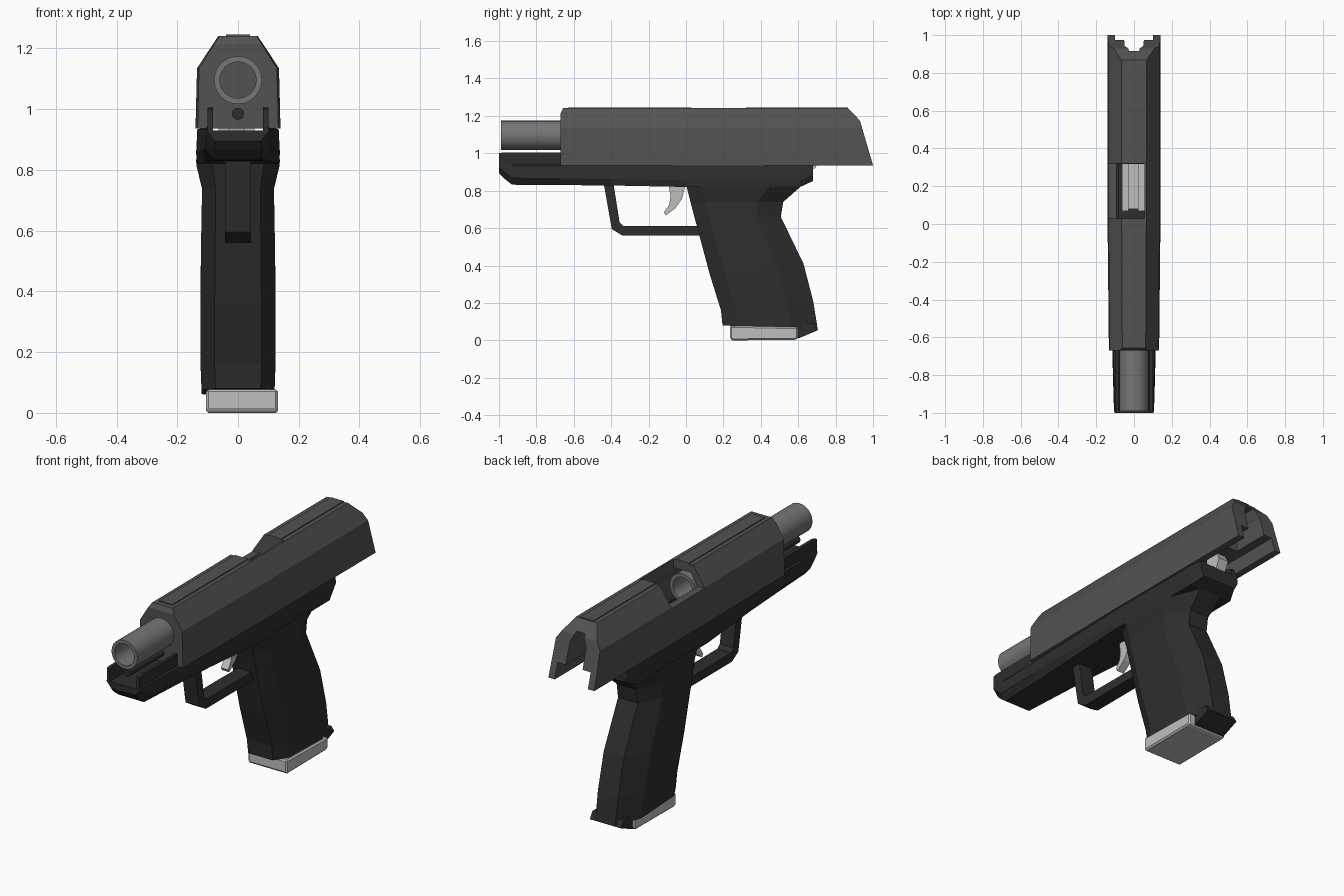
import bpy, bmesh, math

if "Cube" in bpy.data.objects:
    bpy.data.objects.remove(bpy.data.objects["Cube"])


def material(name, v):
    m = bpy.data.materials.new(name)
    m.diffuse_color = (v, v, v, 1)
    m.use_nodes = True
    m.node_tree.nodes["Principled BSDF"].inputs["Base Color"].default_value = m.diffuse_color
    return m


SLIDE = material("dark grey steel", 0.085)
FRAME = material("black polymer", 0.027)
BARREL = material("mid grey steel", 0.18)
LIGHT = material("light grey metal", 0.52)


def loft(name, rings, mat, closed=False):
    """Join rings of equal point count; cap the ends unless closed."""
    bm = bmesh.new()
    rv = [[bm.verts.new(p) for p in r] for r in rings]
    n = len(rv[0])
    pairs = list(zip(rv, rv[1:])) + ([(rv[-1], rv[0])] if closed else [])
    for a, b in pairs:
        for i in range(n):
            j = (i + 1) % n
            bm.faces.new((a[i], a[j], b[j], b[i]))
    if not closed:
        bm.faces.new(rv[0])
        bm.faces.new(rv[-1])
    bmesh.ops.recalc_face_normals(bm, faces=bm.faces)
    me = bpy.data.meshes.new(name)
    bm.to_mesh(me)
    bm.free()
    me.materials.append(mat)
    o = bpy.data.objects.new(name, me)
    bpy.context.collection.objects.link(o)
    return o


def prism(name, yz, x0, x1, mat):
    """Side profile extruded across x."""
    return loft(name, [[(x, y, z) for y, z in yz] for x in (x0, x1)], mat)


def box(name, x0, x1, y0, y1, z0, z1, mat):
    return prism(name, [(y0, z0), (y1, z0), (y1, z1), (y0, z1)], x0, x1, mat)


def mirrored(half):
    """Half cross-section (x, z) made into a full symmetric outline."""
    return half + [(-x, z) for x, z in reversed(half)]


def tunnel(name, half, ys, mat):
    out = mirrored(half)
    return loft(name, [[(x * s, y, z) for x, z in out] for y, s in ys], mat)


def boolean(o, cutter, op='DIFFERENCE'):
    cutter.hide_render = True
    m = o.modifiers.new("cut", 'BOOLEAN')
    m.operation, m.object, m.solver = op, cutter, 'EXACT'
    bpy.context.view_layer.objects.active = o
    bpy.ops.object.modifier_apply(modifier=m.name)
    bpy.data.objects.remove(cutter, do_unlink=True)


# Slide: tapered faceted bar trimmed by its side silhouette
slide = tunnel("slide", [(.14, .936), (.135, 1.135), (.065, 1.241)],
               [(-.8, .94), (0, 1), (1.2, 1)], SLIDE)
boolean(slide, prism("trim", [(-.67, .9), (-.67, 1.215), (-.63, 1.3), (.85, 1.3),
                              (.865, 1.243), (.93, 1.175), (1.0, .936), (1.0, .9)],
                     -.3, .3, SLIDE), 'INTERSECT')
# Hollow for the barrel, lower rail channel, rear slot, ejection port
boolean(slide, tunnel("barrel_cavity", [(.1, .88), (.1, 1.12), (.05, 1.195)],
                      [(-.62, 1), (.318, 1)], SLIDE))
boolean(slide, tunnel("rail_channel", [(.101, .87), (.101, 1.02)],
                      [(.2, 1), (1.3, 1)], SLIDE))
boolean(slide, tunnel("rear_slot", [(.055, .86), (.05, 1.13), (.025, 1.19)],
                      [(.76, 1), (1.3, 1)], SLIDE))
boolean(slide, box("port", -.3, .055, .03, .32, 1.13, 1.4, SLIDE))

# Raised sighting rib in front of and behind the port
for i, (y0, y1) in enumerate([(-.63, .03), (.32, .865)]):
    box(f"top_rib_{i + 1}", -.04, .04, y0, y1, 1.236, 1.246, SLIDE)


# Barrel: open tube
def ring(y, r, n=24):
    return [(r * math.cos(2 * math.pi * i / n), y, 1.096 + r * math.sin(2 * math.pi * i / n))
            for i in range(n)]


barrel = loft("barrel", [ring(-.99, .079), ring(.03, .079), ring(.03, .06), ring(-.99, .06)],
              BARREL, closed=True)
bpy.ops.object.select_all(action='DESELECT')
barrel.select_set(True)
bpy.context.view_layer.objects.active = barrel
bpy.ops.object.shade_smooth_by_angle(angle=math.radians(35))

# Guide rod under the barrel
loft("guide_rod", [[(.02 * math.cos(a * math.pi / 6), y, .985 + .02 * math.sin(a * math.pi / 6))
                    for a in range(12)] for y in (-.97, 0)], FRAME)


# Receiver: U-shaped sections from nose to tang
def receiver_ring(y, zb, hb, hm, ht, zt):
    half = [(hb, zb), (hm, zb + .035), (hm - .004, .934), (ht, .942), (ht, zt),
            (ht - .018, zt), (ht - .018, .93)]
    return [(x, y, z) for x, z in mirrored(half)]


loft("receiver", [receiver_ring(*r) for r in [
    (-1.0, .895, .075, .104, .1, 1.0), (-.975, .868, .08, .106, .1, 1.005),
    (-.93, .832, .078, .108, .1, 1.005), (-.67, .83, .09, .115, .1, 1.005),
    (-.4, .828, .105, .122, .1, 1.0), (0, .82, .135, .138, .1, 1.0),
    (.61, .82, .132, .135, .1, .99), (.68, .852, .1, .122, .1, .96)]], FRAME)


# Grip: chamfered sections between a front and a back point
def grip_ring(front, back, w):
    half = [(.62, 0), (1, .16), (1, .72), (.5, 1)]
    return [(x * w, front[0] + (back[0] - front[0]) * t, front[1] + (back[1] - front[1]) * t)
            for x, t in half + [(-x, t) for x, t in reversed(half)]]


loft("grip", [grip_ring(*g) for g in [
    ((0, .835), (.625, .835), .138), ((.005, .815), (.605, .815), .137),
    ((.025, .735), (.52, .74), .118), ((.045, .66), (.507, .66), .12),
    ((.125, .36), (.628, .41), .124), ((.187, .16), (.68, .21), .124),
    ((.195, .08), (.705, .055), .12)]], FRAME)
prism("grip_heel", [(.57, .09), (.68, .09), (.703, .053), (.605, .012), (.595, .012)],
      -.095, .095, FRAME)

# Trigger guard and trigger
prism("trigger_guard", [(-.44, .84), (-.397, .595), (-.34, .56), (.1, .56), (.1, .61),
                        (-.335, .612), (-.355, .63), (-.388, .84)], -.042, .042, FRAME)
prism("trigger", [(-.095, .84), (-.083, .77), (-.09, .725), (-.118, .685), (-.108, .668),
                  (-.055, .708), (-.022, .755), (0, .84)], -.022, .022, LIGHT)

# Magazine: base plate, body inside the grip, feed lips
base = prism("magazine_base", [(.235, .078), (.235, .008), (.25, 0), (.585, .002),
                               (.6, .012), (.6, .07)], -.105, .132, LIGHT)
bev = base.modifiers.new("soft edges", 'BEVEL')
bev.width, bev.segments = .008, 1
prism("magazine_body", [(.26, .06), (.58, .06), (.4, .96), (.08, .96)], -.06, .055, LIGHT)
for i, (x0, x1) in enumerate([(-.064, -.03), (.02, .055)]):
    box(f"feed_lip_{i + 1}", x0, x1, .07, .4, .93, .99, LIGHT)

# Hammer seen through the open rear
prism("hammer", [(.6, .92), (.69, .92), (.715, .97), (.69, 1.012), (.62, 1.012)],
      -.03, .03, LIGHT)
